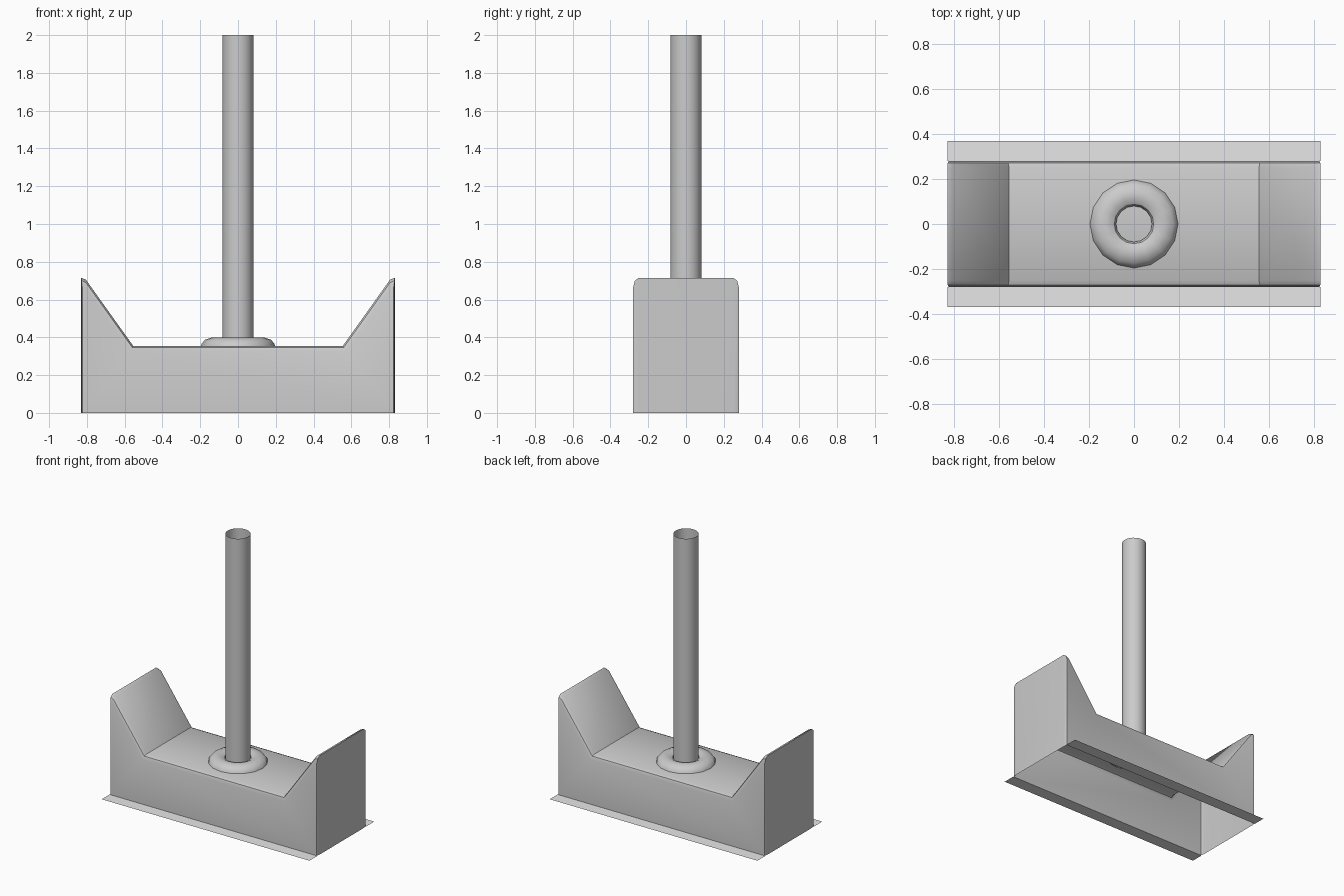
import bpy, math

if "Cube" in bpy.data.objects:
    bpy.data.objects.remove(bpy.data.objects["Cube"])


def material(name, value):
    m = bpy.data.materials.new(name)
    m.diffuse_color = (value, value, value, 1)
    m.use_nodes = True
    m.node_tree.nodes["Principled BSDF"].inputs["Base Color"].default_value = m.diffuse_color
    return m


GREY = material("mid grey", 0.6)
LIGHT = material("light grey", 0.8)


def make(name, verts, faces, mat, smooth=True):
    me = bpy.data.meshes.new(name)
    me.from_pydata(verts, [], faces)
    me.materials.append(mat)
    ob = bpy.data.objects.new(name, me)
    bpy.context.collection.objects.link(ob)
    if smooth:
        bpy.ops.object.select_all(action='DESELECT')
        ob.select_set(True)
        bpy.context.view_layer.objects.active = ob
        bpy.ops.object.shade_smooth_by_angle(angle=math.radians(35))
    return ob


def lathe(name, profile, sides, mat):
    """Spin an open (radius, height) profile, listed bottom outside first."""
    verts = [(r * math.cos(2 * math.pi * k / sides),
              r * math.sin(2 * math.pi * k / sides), z)
             for r, z in profile for k in range(sides)]
    faces = [(i * sides + k, i * sides + (k + 1) % sides,
              (i + 1) * sides + (k + 1) % sides, (i + 1) * sides + k)
             for i in range(len(profile) - 1) for k in range(sides)]
    return make(name, verts, faces, mat)


def outline(d):
    """Side outline of the base, shrunk by d measured across each surface."""
    half = [(0.83 - 0.2 * d, 0), (0.83 - 0.2 * d, 0.715 - 1.7 * d),
            (0.805, 0.705 - 1.7 * d), (0.555 + 0.5 * d, 0.355 - d)]
    return half + [(-x, z) for x, z in reversed(half)]


# Base: hollow shell, open underneath, with rounded long edges
rings = [(0.28, 0.03), (0.271, 0.009), (0.25, 0.0)]
rings = [(-y, d) for y, d in rings] + list(reversed(rings))
verts = [(x, y, z) for y, d in rings for x, z in outline(d)]
n = 8
faces = [(i * n + j, (i + 1) * n + j, (i + 1) * n + j + 1, i * n + j + 1)
         for i in range(len(rings) - 1) for j in range(n - 1)]
last = (len(rings) - 1) * n
faces += [tuple(range(n)), tuple(reversed(range(last, last + n)))]
make("base_shell", verts, faces, GREY)

# Thin flanges along the two long bottom edges
for name, y0, y1 in (("front_flange", -0.37, -0.28), ("back_flange", 0.28, 0.37)):
    make(name, [(-0.83, y0, 0), (0.83, y0, 0), (0.83, y1, 0), (-0.83, y1, 0)],
         [(0, 1, 2, 3)], LIGHT, smooth=False)

# Domed collar around the foot of the pole
lathe("collar", [(0.197, 0.35), (0.193, 0.365), (0.175, 0.387), (0.14, 0.399),
                 (0.11, 0.397), (0.088, 0.385), (0.08, 0.365)], 16, GREY)

# Open-topped tubular pole
lathe("pole", [(0.082, 0.345), (0.082, 2.0)], 24, GREY)
